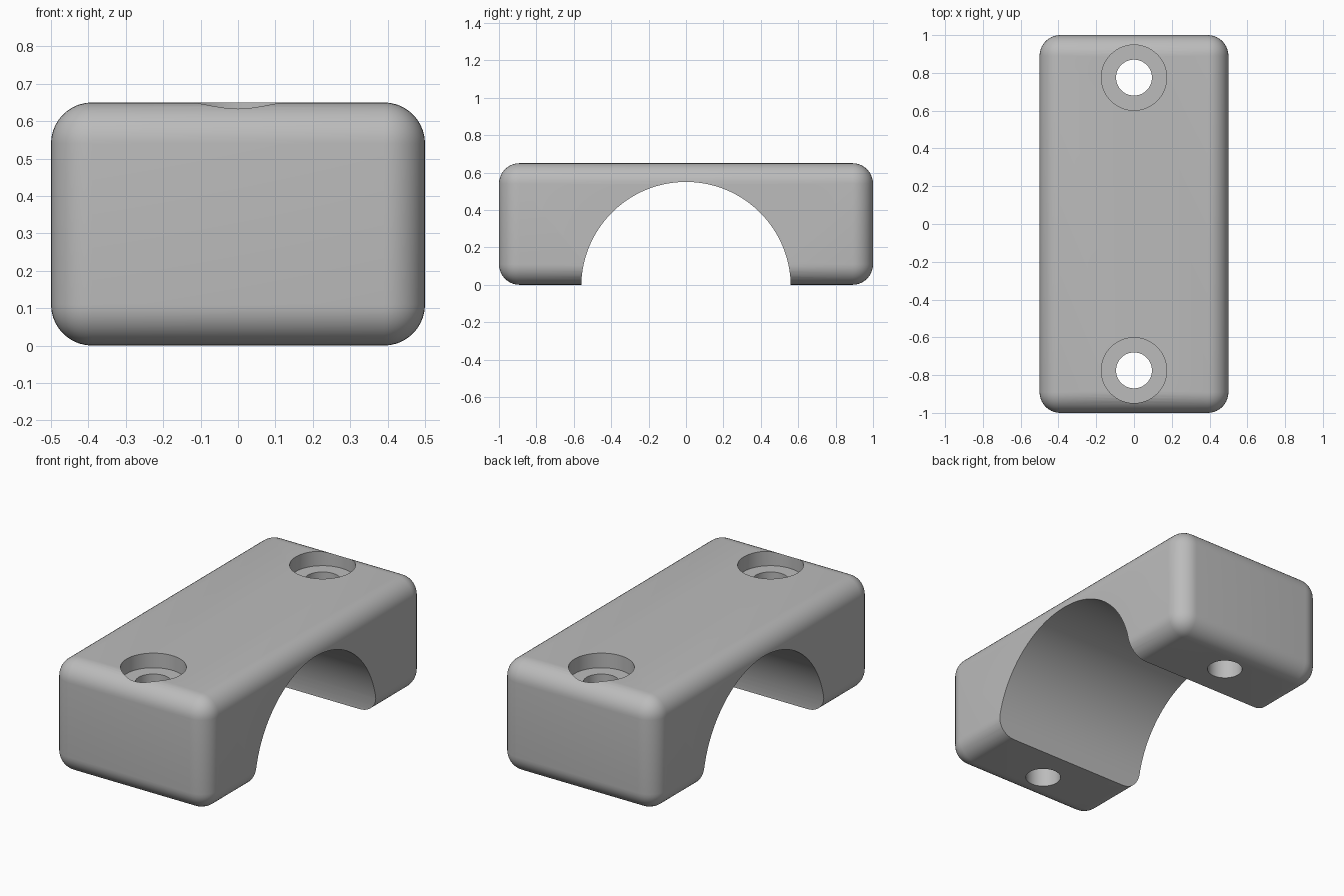
import bpy
import bmesh
from mathutils import Matrix, Vector

old = bpy.data.objects.get("Cube")
if old:
    bpy.data.objects.remove(old, do_unlink=True)

grey = bpy.data.materials.new("plain grey")
colour = (0.5, 0.5, 0.5, 1)
grey.use_nodes = True
grey.diffuse_color = colour
grey.node_tree.nodes["Principled BSDF"].inputs["Base Color"].default_value = colour


def make_object(name, bm):
    mesh = bpy.data.meshes.new(name)
    bm.to_mesh(mesh)
    bm.free()
    obj = bpy.data.objects.new(name, mesh)
    bpy.context.collection.objects.link(obj)
    mesh.materials.append(grey)
    return obj


def cutter(name, radius, depth, centre, axis="Z", sides=64):
    bm = bmesh.new()
    turn = Matrix.Rotation(1.5707963, 4, "Y") if axis == "X" else Matrix()
    bmesh.ops.create_cone(bm, cap_ends=True, segments=sides, radius1=radius, radius2=radius,
                          depth=depth, matrix=Matrix.Translation(centre) @ turn)
    obj = make_object(name, bm)
    obj.hide_render = True
    obj.hide_viewport = True
    return obj


# Rounded block
height = 0.65
bm = bmesh.new()
bmesh.ops.create_cube(bm, size=1, matrix=Matrix.Translation((0, 0, height / 2))
                      @ Matrix.Diagonal((1, 2, height, 1)))
bmesh.ops.bevel(bm, geom=bm.edges[:], offset=0.11, offset_type="OFFSET",
                segments=10, profile=0.5, affect="EDGES")
clamp = make_object("clamp_block", bm)

# Pipe saddle and counterbored screw holes
cutters = [cutter("saddle_cutter", 0.56, 3, Vector((0, 0, -0.01)), "X", 128)]
for side, y in (("front", -0.775), ("back", 0.775)):
    cutters.append(cutter(side + "_hole_cutter", 0.095, 2, Vector((0, y, 0.3))))
    cutters.append(cutter(side + "_counterbore_cutter", 0.173, 0.4,
                          Vector((0, y, height - 0.085 + 0.2))))

for obj in cutters:
    cut = clamp.modifiers.new(obj.name, "BOOLEAN")
    cut.operation = "DIFFERENCE"
    cut.solver = "EXACT"
    cut.object = obj

# Apply the cuts and drop the cutters
bpy.context.view_layer.update()
graph = bpy.context.evaluated_depsgraph_get()
result = bpy.data.meshes.new_from_object(clamp.evaluated_get(graph))
clamp.modifiers.clear()
clamp.data = result
for obj in cutters:
    bpy.data.objects.remove(obj, do_unlink=True)
clamp.data.materials.clear()
clamp.data.materials.append(grey)

# Smooth rounded edges, crisp cut edges
bpy.ops.object.select_all(action="DESELECT")
clamp.select_set(True)
bpy.context.view_layer.objects.active = clamp
bpy.ops.object.shade_smooth_by_angle(angle=0.5)
